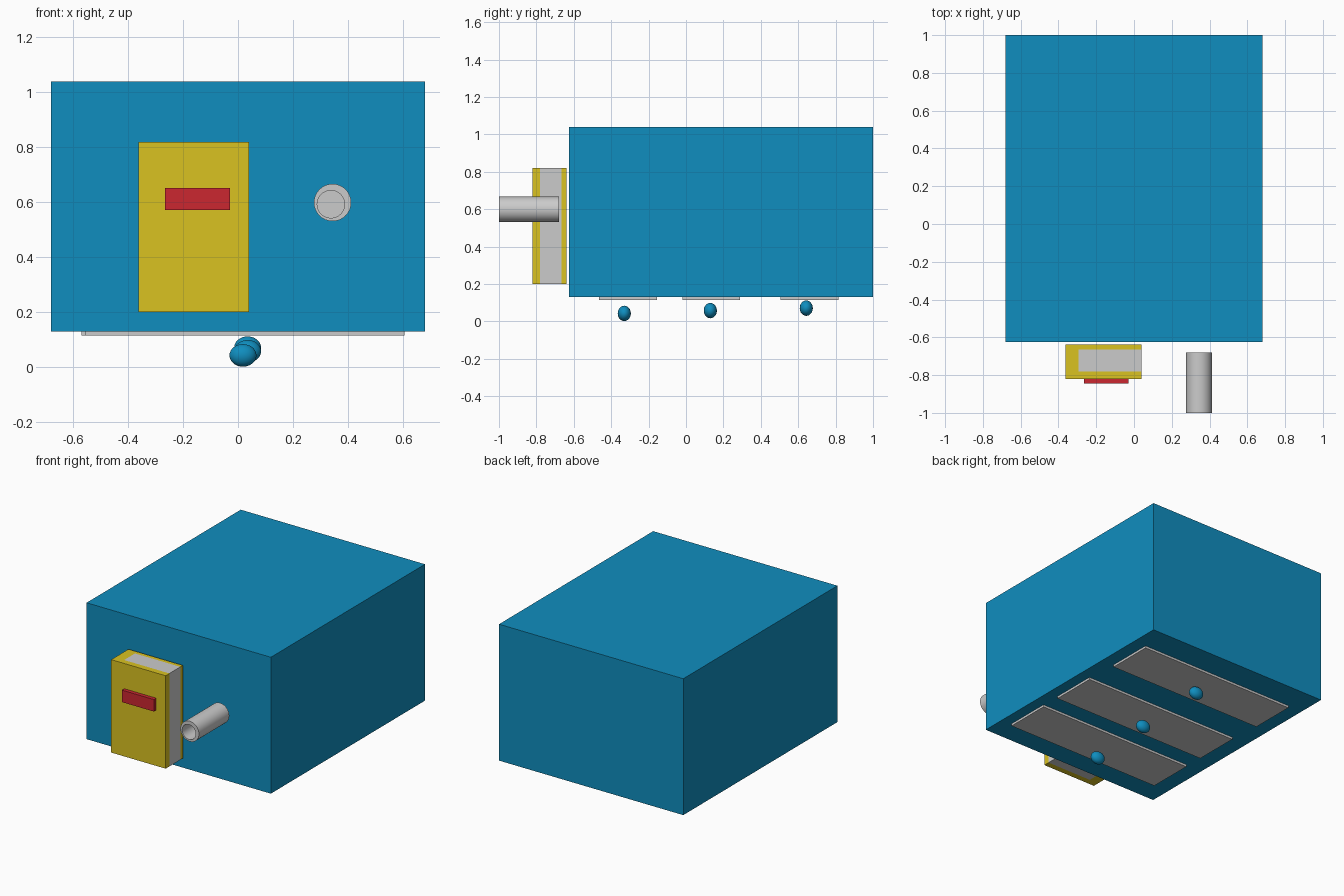
import bpy, math

if "Cube" in bpy.data.objects:
    bpy.data.objects.remove(bpy.data.objects["Cube"])


def material(name, rgb):
    m = bpy.data.materials.new(name)
    m.diffuse_color = (*rgb, 1)
    m.use_nodes = True
    m.node_tree.nodes["Principled BSDF"].inputs["Base Color"].default_value = m.diffuse_color
    return m


BLUE = material("blue_paint", (0.005, 0.27, 0.52))
YELLOW = material("yellow_cover", (0.70, 0.54, 0.015))
RED = material("red_label", (0.60, 0.02, 0.03))


def box(name, x, y, z, mat=None):
    """Box given by its (min, max) range on each axis."""
    bpy.ops.mesh.primitive_cube_add(size=1, location=[sum(r) / 2 for r in (x, y, z)])
    ob = bpy.context.object
    ob.name = name
    ob.scale = [r[1] - r[0] for r in (x, y, z)]
    bpy.ops.object.transform_apply(location=False, rotation=False, scale=True)
    if mat:
        ob.data.materials.append(mat)
    return ob


def cylinder(name, x, z, radius, y):
    """Cylinder running along y."""
    bpy.ops.mesh.primitive_cylinder_add(
        vertices=32, radius=radius, depth=y[1] - y[0],
        location=(x, sum(y) / 2, z), rotation=(math.pi / 2, 0, 0))
    ob = bpy.context.object
    ob.name = name
    return ob


def cut(target, cutter):
    mod = target.modifiers.new("cut", 'BOOLEAN')
    mod.operation = 'DIFFERENCE'
    mod.solver = 'EXACT'
    mod.object = cutter
    bpy.context.view_layer.objects.active = target
    bpy.ops.object.modifier_apply(modifier=mod.name)
    bpy.data.objects.remove(cutter)


# Cabinet lying on its drawer side
box("cabinet", (-0.68, 0.68), (-0.625, 1.0), (0.13, 1.04), BLUE)

# Drawer fronts and knobs on the underside: x range, y range, knob centre
drawers = [
    ((-0.555, 0.605), (-0.465, -0.155), (0.018, -0.33, 0.043)),
    ((-0.555, 0.605), (-0.02, 0.29), (0.035, 0.13, 0.058)),
    ((-0.57, 0.59), (0.505, 0.815), (0.035, 0.643, 0.071)),
]
for i, (x, y, knob_pos) in enumerate(drawers, 1):
    box(f"drawer_front_{i}", x, y, (0.115, 0.15))
    bpy.ops.mesh.primitive_uv_sphere_add(segments=32, ring_count=16, radius=1, location=knob_pos)
    knob = bpy.context.object
    knob.name = f"drawer_knob_{i}"
    knob.scale = (0.049, 0.035, 0.041)
    bpy.ops.object.transform_apply(location=False, rotation=False, scale=True)
    bpy.ops.object.shade_smooth_by_angle()
    knob.data.materials.append(BLUE)

# Book: two covers and spine around a block of pages
bz = (0.2, 0.82)
cover = box("book_cover", (-0.362, 0.04), (-0.82, -0.638), bz, YELLOW)
cut(cover, box("page_slot", (-0.295, 0.3), (-0.78, -0.665), (0, 1)))
box("book_pages", (-0.295, 0.04), (-0.78, -0.665), bz)
box("book_label", (-0.265, -0.03), (-0.845, -0.82), (0.572, 0.652), RED)

# Hollow cup open towards the front
cup = cylinder("cup", 0.344, 0.599, 0.068, (-1.0, -0.68))
cut(cup, cylinder("cup_hollow", 0.338, 0.593, 0.05, (-1.1, -0.72)))
bpy.context.view_layer.objects.active = cup
cup.select_set(True)
bpy.ops.object.shade_smooth_by_angle()
